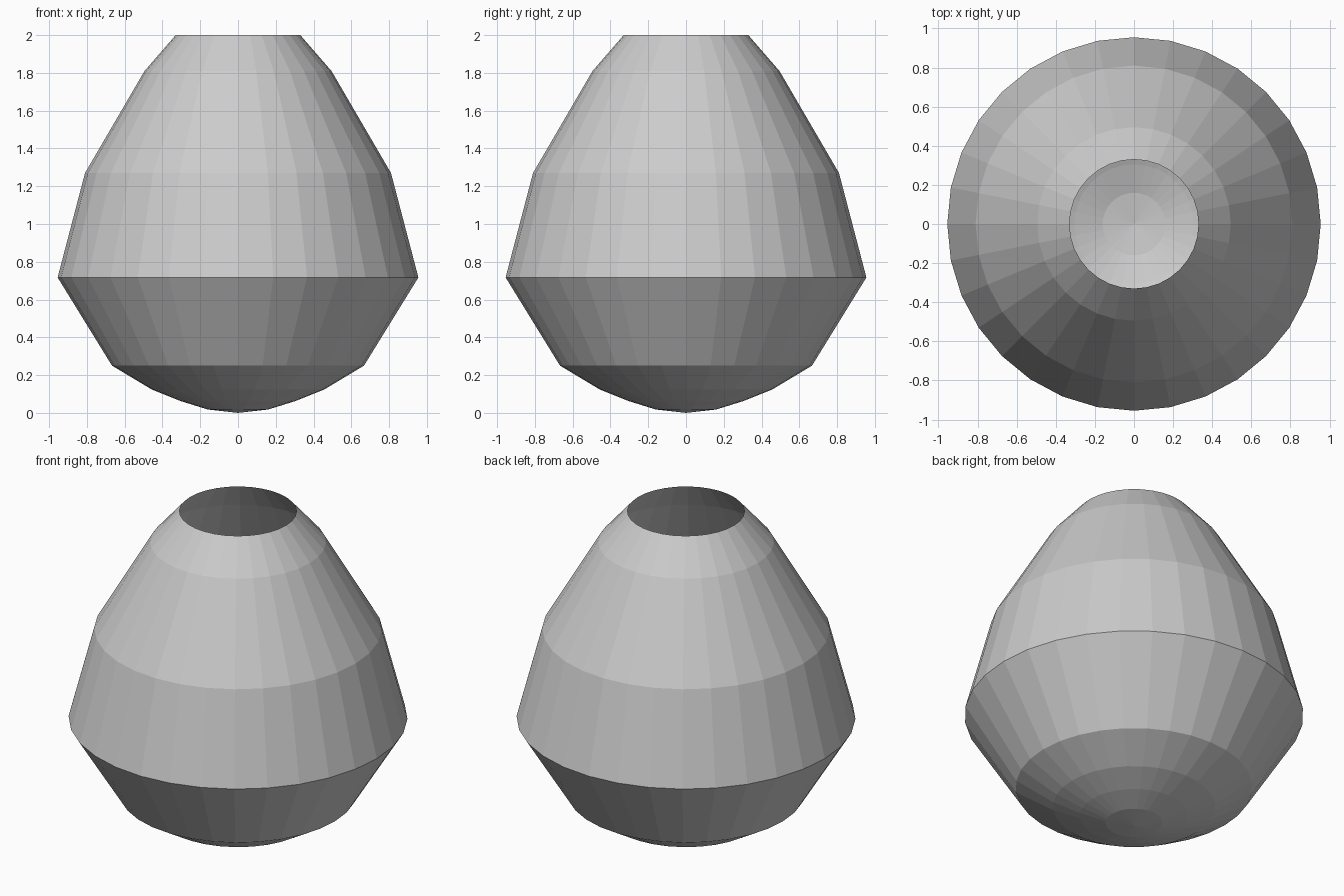
import bpy, bmesh
from math import cos, sin, tau

if "Cube" in bpy.data.objects:
    bpy.data.objects.remove(bpy.data.objects["Cube"])

SEGMENTS = 32
# Profile from base to open rim: (radius, height)
PROFILE = [(0.16, 0.018), (0.305, 0.063), (0.457, 0.124), (0.667, 0.25),
           (0.955, 0.717), (0.81, 1.27), (0.495, 1.81), (0.33, 2.0)]

bm = bmesh.new()

# Rings of the thin-walled body
rings = [[bm.verts.new((r * cos(tau * i / SEGMENTS), r * sin(tau * i / SEGMENTS), z))
          for i in range(SEGMENTS)] for r, z in PROFILE]
tip = bm.verts.new((0, 0, 0))

for i in range(SEGMENTS):
    j = (i + 1) % SEGMENTS
    # Shallow pointed base
    bm.faces.new((tip, rings[0][j], rings[0][i]))
    # Side walls, left open at the mouth
    for low, high in zip(rings, rings[1:]):
        bm.faces.new((low[i], low[j], high[j], high[i]))

mesh = bpy.data.meshes.new("vase_body")
bm.to_mesh(mesh)
bm.free()
vase = bpy.data.objects.new("vase_body", mesh)
bpy.context.collection.objects.link(vase)
